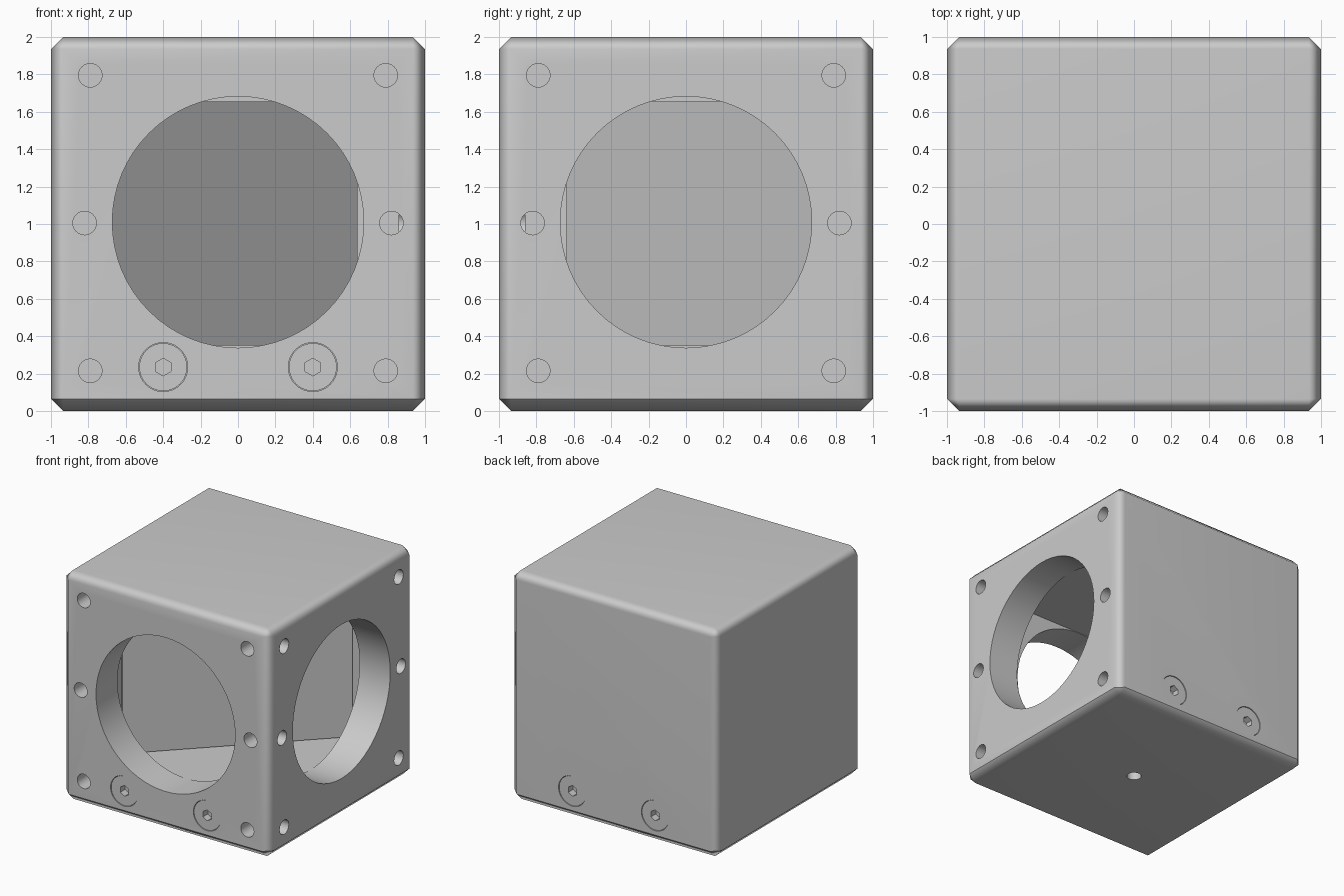
import bpy, bmesh
from math import pi, radians
from mathutils import Vector

if "Cube" in bpy.data.objects:
    bpy.data.objects.remove(bpy.data.objects["Cube"])


def activate(ob):
    bpy.ops.object.select_all(action='DESELECT')
    ob.select_set(True)
    bpy.context.view_layer.objects.active = ob


def box(name, center, size, rot_z=0):
    bpy.ops.mesh.primitive_cube_add(size=1, location=center, rotation=(0, 0, rot_z))
    ob = bpy.context.object
    ob.name = name
    ob.scale = size
    bpy.ops.object.transform_apply(location=False, rotation=False, scale=True)
    return ob


def rod(name, start, end, radius, sides=32):
    a, b = Vector(start), Vector(end)
    bpy.ops.mesh.primitive_cylinder_add(vertices=sides, radius=radius,
                                        depth=(b - a).length, location=(a + b) / 2)
    ob = bpy.context.object
    ob.name = name
    ob.rotation_euler = (b - a).to_track_quat('Z', 'Y').to_euler()
    return ob


def cut(target, cutter):
    cutter.hide_render = True
    activate(target)
    m = target.modifiers.new("cut", 'BOOLEAN')
    m.operation, m.solver, m.object = 'DIFFERENCE', 'EXACT', cutter
    bpy.ops.object.modifier_apply(modifier=m.name)
    bpy.data.objects.remove(cutter)


def smooth(ob):
    activate(ob)
    bpy.ops.object.shade_smooth_by_angle(angle=radians(50))
    w = ob.modifiers.new("weighted", 'WEIGHTED_NORMAL')
    w.keep_sharp = True


# chamfered cube housing
EDGE = 0.065
body = box("cube_housing", (0, 0, 1), (2, 2, 2))
bev = body.modifiers.new("chamfer", 'BEVEL')
bev.width, bev.segments = EDGE, 1
activate(body)
bpy.ops.object.modifier_apply(modifier=bev.name)

# inner cavity and the two large ports (front and right)
cut(body, box("cavity_cutter", (0, 0, 1.01), (1.41, 1.41, 1.35)))
cut(body, rod("front_port_cutter", (0, -1.2, 1.01), (0, -0.5, 1.01), 0.672, 64))
cut(body, rod("right_port_cutter", (1.2, 0, 1.01), (0.5, 0, 1.01), 0.672, 64))

# mounting holes around each port
for s in (-1, 1):
    for u, z in ((0.79, 1.795), (0.82, 1.005), (0.79, 0.215)):
        cut(body, rod("hole_cutter", (s * u, -1.1, z), (s * u, -0.86, z), 0.063, 24))
        cut(body, rod("hole_cutter", (1.1, s * u, z), (0.86, s * u, z), 0.063, 24))

# mounting hole in the underside
cut(body, rod("base_hole_cutter", (0, 0, -0.1), (0, 0, 0.22), 0.06, 24))

# socket screws sunk flush in the front and back
for side, label in ((-1, "front"), (1, "back")):
    for x in (-0.4, 0.4):
        z = 0.235
        cut(body, rod("counterbore_cutter", (x, side * 1.1, z), (x, side * 0.9, z), 0.131, 40))
        screw = rod(label + "_socket_screw", (x, side * 0.9, z), (x, side * 0.995, z), 0.128, 40)
        cut(screw, rod("socket_cutter", (x, side * 0.93, z), (x, side * 1.1, z), 0.047, 6))
        smooth(screw)

smooth(body)
# crisp seam line above the base chamfer
me = body.data
for e in me.edges:
    if all(abs((body.matrix_world @ me.vertices[v].co).z - EDGE) < 1e-3 for v in e.vertices):
        e.use_edge_sharp = True

# diagonal mirror plate facing front-right
box("mirror_plate", (-0.03, 0.03, 1.003), (1.85, 0.04, 1.305), pi / 4)
